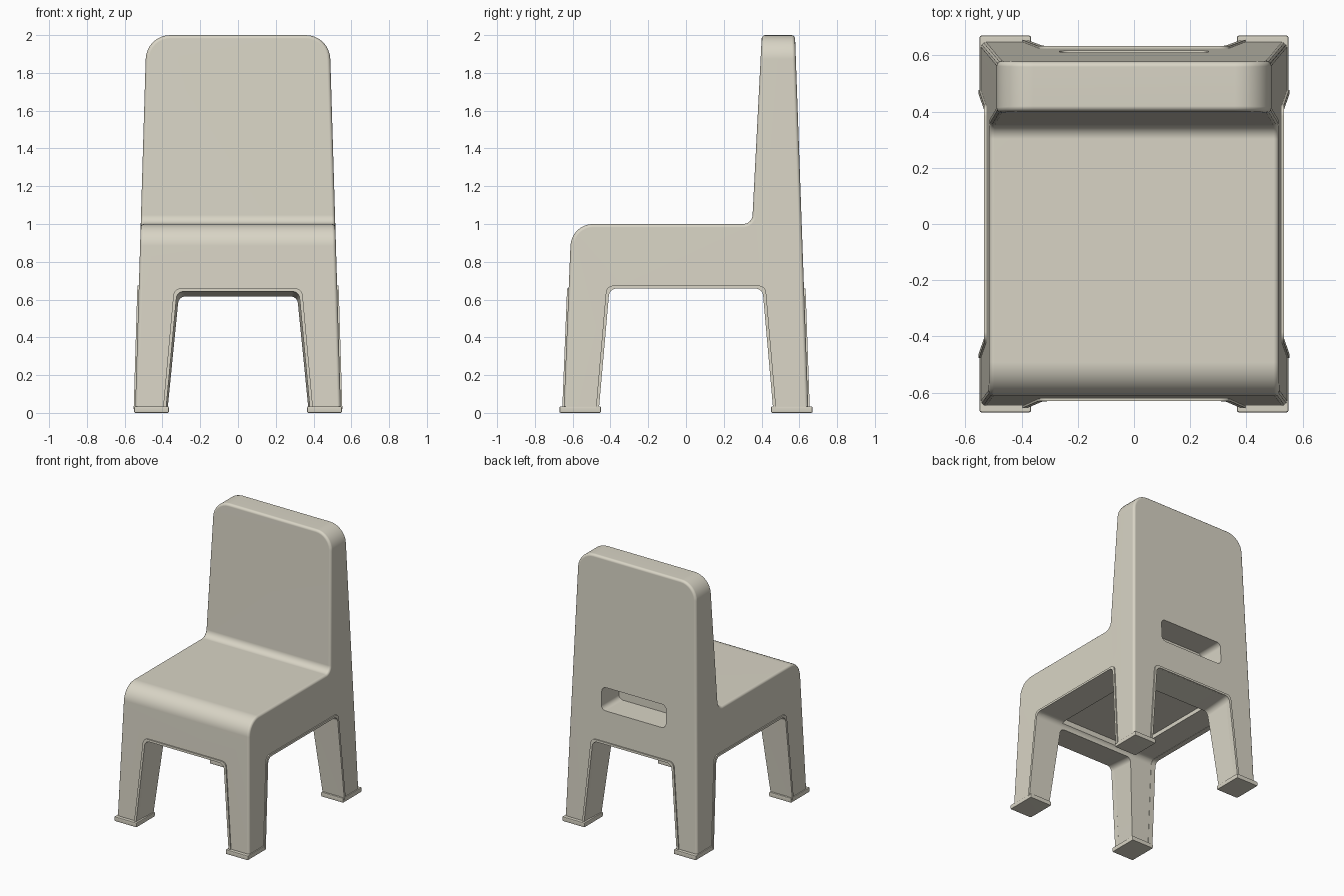
import bpy, bmesh, math
from mathutils import Vector

if "Cube" in bpy.data.objects:
    bpy.data.objects.remove(bpy.data.objects["Cube"])

mat = bpy.data.materials.new("beige plastic")
mat.diffuse_color = (0.69, 0.66, 0.56, 1)
mat.use_nodes = True
mat.node_tree.nodes["Principled BSDF"].inputs["Base Color"].default_value = mat.diffuse_color


def half_width(z):
    return 0.545 - 0.03 * z


def front_y(z):
    return -0.648 + 0.04 * z


def back_y(z):
    return 0.648 - 0.035 * z


def rounded(pts, radii, seg=8):
    """Polygon with filleted corners."""
    out = []
    n = len(pts)
    for i, r in enumerate(radii):
        p = Vector(pts[i])
        if r == 0:
            out.append(p)
            continue
        a = (Vector(pts[i - 1]) - p).normalized()
        b = (Vector(pts[(i + 1) % n]) - p).normalized()
        half = a.angle(b) / 2
        c = p + (a + b).normalized() * (r / math.sin(half))
        s = p + a * (r / math.tan(half)) - c
        e = p + b * (r / math.tan(half)) - c
        ang = math.pi - 2 * half
        for k in range(seg + 1):
            t = k / seg
            out.append(c + (s * math.sin((1 - t) * ang) + e * math.sin(t * ang)) / math.sin(ang))
    return out


def make(name, verts, faces):
    me = bpy.data.meshes.new(name)
    me.from_pydata([tuple(v) for v in verts], [], faces)
    bm = bmesh.new()
    bm.from_mesh(me)
    bmesh.ops.recalc_face_normals(bm, faces=bm.faces)
    bm.to_mesh(me)
    bm.free()
    me.materials.append(mat)
    ob = bpy.data.objects.new(name, me)
    bpy.context.collection.objects.link(ob)
    return ob


def prism(name, poly, place_a, place_b):
    n = len(poly)
    verts = [place_a(*p) for p in poly] + [place_b(*p) for p in poly]
    faces = [list(range(n)), list(range(2 * n - 1, n - 1, -1))]
    faces += [(i, (i + 1) % n, n + (i + 1) % n, n + i) for i in range(n)]
    return make(name, verts, faces)


def activate(ob):
    bpy.ops.object.select_all(action='DESELECT')
    ob.select_set(True)
    bpy.context.view_layer.objects.active = ob


def boolean(ob, cutter, op='DIFFERENCE'):
    activate(ob)
    m = ob.modifiers.new("cut", 'BOOLEAN')
    m.object, m.operation, m.solver = cutter, op, 'EXACT'
    bpy.ops.object.modifier_apply(modifier=m.name)
    bpy.data.objects.remove(cutter, do_unlink=True)


def bevel(ob, width, seg):
    activate(ob)
    m = ob.modifiers.new("soften", 'BEVEL')
    m.width, m.segments = width, seg
    m.limit_method, m.angle_limit = 'ANGLE', math.radians(35)
    bpy.ops.object.modifier_apply(modifier=m.name)


# chair body: side profile crossed with front silhouette
side = rounded([(front_y(0.02), 0.02), (-0.607, 1.0), (0.35, 1.0), (0.403, 2.03), (0.576, 2.03),
                (back_y(0.02), 0.02)], [0, 0.12, 0.05, 0, 0, 0])
body = prism("chair_body", side, lambda y, z: (-0.7, y, z), lambda y, z: (0.7, y, z))
front = rounded([(-half_width(-0.1), -0.1), (-half_width(2), 2), (half_width(2), 2), (half_width(-0.1), -0.1)],
                [0, 0.13, 0.13, 0])
boolean(body, prism("silhouette", front, lambda x, z: (x, -0.9, z), lambda x, z: (x, 0.9, z)), 'INTERSECT')
bevel(body, 0.018, 3)


# arched openings between the four solid legs
def opening(half_top, spread, height, grow=0.0):
    k = spread / height * (height + 0.1)
    w = half_top + grow
    return rounded([(-w - k, -0.1), (-w, height + grow), (w, height + grow), (w + k, -0.1)], [0, 0.04, 0.04, 0])


end_open = (0.325, 0.06, 0.645)
side_open = (0.407, 0.058, 0.66)
# the end openings narrow slightly towards the inside
for s in (-1, 1):
    boolean(body, prism("end_cut", opening(*end_open), lambda x, z: (x * 1.01, s * 0.7, z * 1.01),
                        lambda x, z: (x * 0.96, s * 0.38, z * 0.95)))
boolean(body, prism("side_cut", opening(*side_open), lambda y, z: (-0.8, y, z), lambda y, z: (0.8, y, z)))

# shallow recess under the seat
rec = [Vector(p) for p in ((-0.31, -0.395), (0.31, -0.395), (0.31, 0.395), (-0.31, 0.395))]
boolean(body, prism("seat_recess", rec, lambda x, y: (x, y, 0.5), lambda x, y: (x, y, 0.69)))

# hand hole pocket in the backrest
hole = rounded([(-0.265, 0.885), (-0.265, 1.055), (0.265, 1.055), (0.265, 0.885)], [0.035] * 4)
boolean(body, prism("hand_hole", hole, lambda x, z: (x, 0.41, z), lambda x, z: (x, 0.9, z)))


# raised lips around the openings
def lip(name, spec, place):
    a, b = opening(*spec, grow=-0.002), opening(*spec, grow=0.014)
    for q in (a, b):
        for i, j in ((0, 1), (-1, -2)):
            t = (0.02 - q[i].y) / (q[j].y - q[i].y)
            q[i] = q[i].lerp(q[j], t)
    verts, faces = [], []
    n = len(a)
    for p, q in zip(a, b):
        verts += [place(*p, -0.03), place(*p, 0.008), place(*q, 0.008), place(*q, -0.03)]
    for i in range(n - 1):
        for k in range(4):
            m = (k + 1) % 4
            faces.append((4 * i + k, 4 * i + m, 4 * i + 4 + m, 4 * i + 4 + k))
    faces += [(0, 1, 2, 3), tuple(4 * (n - 1) + k for k in (3, 2, 1, 0))]
    return make(name, verts, faces)


parts = [body,
         lip("front_opening_lip", end_open, lambda u, z, d: (u, front_y(z) - d, z)),
         lip("back_opening_lip", end_open, lambda u, z, d: (u, back_y(z) + d, z)),
         lip("right_opening_lip", side_open, lambda u, z, d: (half_width(z) + d, u, z)),
         lip("left_opening_lip", side_open, lambda u, z, d: (-half_width(z) - d, u, z))]

# foot pads
for sx, nx in ((-1, "left"), (1, "right")):
    for sy, ny in ((-1, "front"), (1, "back")):
        sq = [Vector(p) for p in ((0.366, 0.45), (0.55, 0.45), (0.55, 0.67), (0.366, 0.67))]
        pad = prism(f"{ny}_{nx}_foot_pad", sq, lambda x, y: (sx * x, sy * y, 0),
                    lambda x, y: (sx * x, sy * y, 0.035))
        bevel(pad, 0.007, 2)
        parts.append(pad)

for ob in parts:
    activate(ob)
    bpy.ops.object.shade_smooth_by_angle(angle=math.radians(32))
    wn = ob.modifiers.new("even shading", 'WEIGHTED_NORMAL')
    wn.keep_sharp = True
